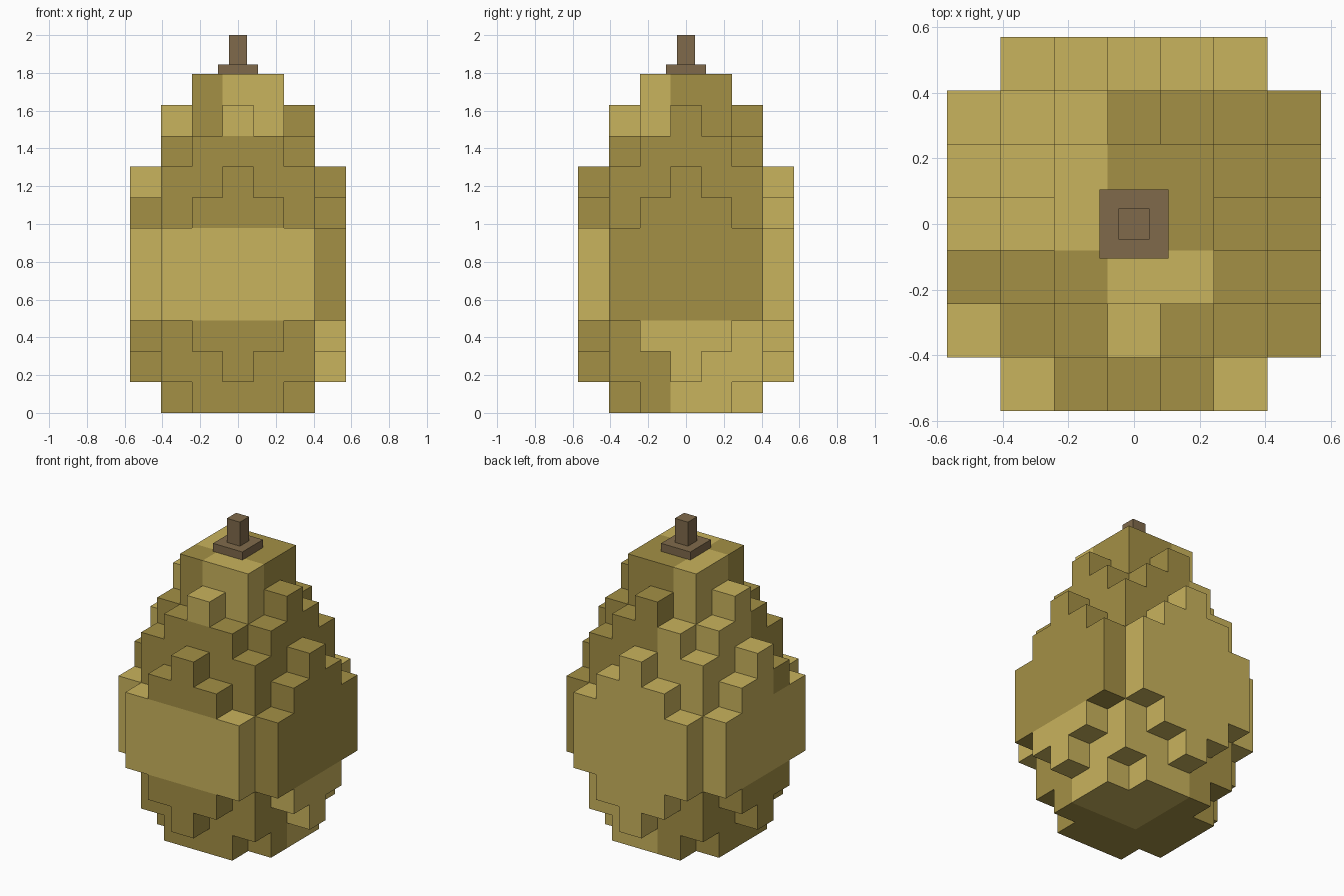
import bpy, bmesh
from mathutils import Vector

if "Cube" in bpy.data.objects:
    bpy.data.objects.remove(bpy.data.objects["Cube"])

V = 0.163  # edge of one block


def material(name, rgb):
    m = bpy.data.materials.new(name)
    lin = [((c / 255 + 0.055) / 1.055) ** 2.4 for c in rgb]
    m.diffuse_color = (*lin, 1)
    m.use_nodes = True
    m.node_tree.nodes["Principled BSDF"].inputs["Base Color"].default_value = m.diffuse_color
    return m


light = material("light yellow", (201, 179, 93))
dark = material("dark yellow", (164, 144, 69))
brown = material("stem brown", (128, 106, 75))


def make_object(name, bm, mats):
    me = bpy.data.meshes.new(name)
    bm.to_mesh(me)
    bm.free()
    for m in mats:
        me.materials.append(m)
    ob = bpy.data.objects.new(name, me)
    bpy.context.collection.objects.link(ob)
    return ob


# Each layer: core half size, whether its corners are cut, bump half width (-1 = none)
LAYERS = [(2, True, -1), (2, False, 0), (2, False, 1),
          (2, False, 2), (2, False, 2), (2, False, 2),
          (2, False, 1), (2, False, 0), (2, True, -1),
          (1, False, 0), (1, False, -1)]

# Colour patches of 3x3x3 blocks: PATCH[z][y][x], L light / D dark
PATCH = [("DDL", "DLL", "LLL"),
         ("LLD", "LLD", "LLL"),
         ("DDD", "LDD", "LLL"),
         ("DLD", "LDD", "LLL")]


def filled(x, y, z):
    if not 0 <= z < len(LAYERS):
        return False
    core, cut, bump = LAYERS[z]
    a, b = max(abs(x), abs(y)), min(abs(x), abs(y))
    if a <= core:
        return not (cut and a == b == core)
    return a == core + 1 and b <= bump


# Fruit body: only the exposed sides of the blocks
bm = bmesh.new()
R = range(-3, 4)
for z in range(len(LAYERS)):
    for x in R:
        for y in R:
            if not filled(x, y, z):
                continue
            patch = PATCH[z // 3][(y + 3) // 3][(x + 3) // 3]
            centre = Vector((x, y, z + 0.5))
            for axis in range(3):
                for s in (-1, 1):
                    n = Vector((0, 0, 0))
                    n[axis] = s
                    if filled(x + int(n.x), y + int(n.y), z + int(n.z)):
                        continue
                    u, w = Vector((0, 0, 0)), Vector((0, 0, 0))
                    u[(axis + 1) % 3] = 0.5
                    w[(axis + 2) % 3] = 0.5 * s
                    c = centre + n * 0.5
                    f = bm.faces.new([bm.verts.new(p * V) for p in
                                      (c - u - w, c + u - w, c + u + w, c - u + w)])
                    f.material_index = 0 if patch == "L" else 1
bmesh.ops.remove_doubles(bm, verts=bm.verts, dist=1e-4)
make_object("fruit_body", bm, [light, dark])


# Stem: flat base and upright stalk
def box(name, half, z0, z1):
    b = bmesh.new()
    bmesh.ops.create_cube(b, size=1)
    for v in b.verts:
        v.co = (v.co.x * 2 * half, v.co.y * 2 * half, z0 if v.co.z < 0 else z1)
    make_object(name, b, [brown])


top = len(LAYERS) * V
box("stem_base", 0.105, top, 1.845)
box("stem_stalk", 0.047, 1.845, 2.0)
